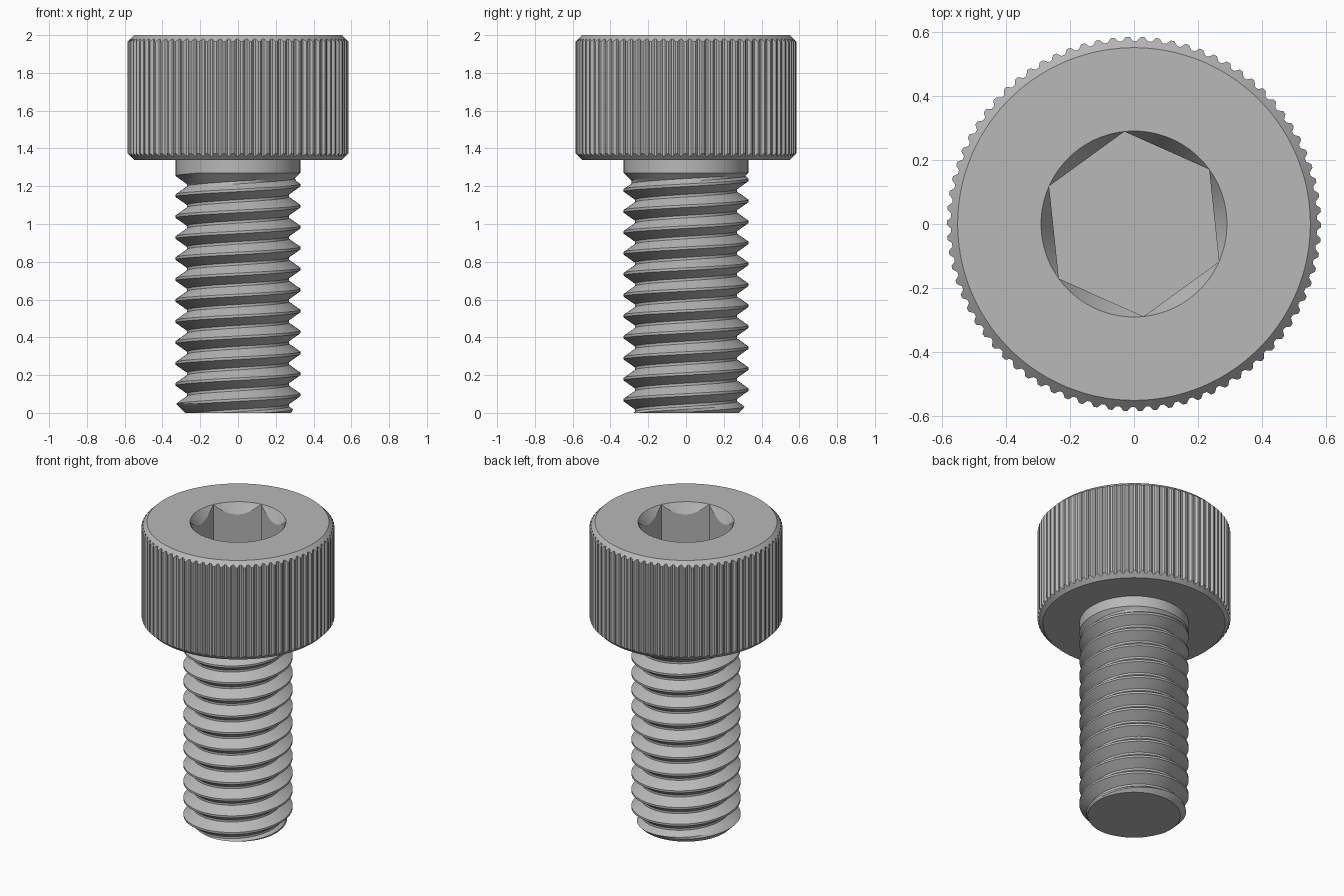
import bpy, bmesh
from math import pi, tau, cos, sin, radians, sqrt

if "Cube" in bpy.data.objects:
    bpy.data.objects.remove(bpy.data.objects["Cube"], do_unlink=True)

steel = bpy.data.materials.new("grey steel")
steel.use_nodes = True
GREY = (0.48, 0.48, 0.48, 1)
steel.diffuse_color = GREY
steel.node_tree.nodes["Principled BSDF"].inputs["Base Color"].default_value = GREY


def finish(bm, name):
    """Weld, close and shade a lofted part."""
    bmesh.ops.remove_doubles(bm, verts=bm.verts, dist=1e-5)
    bmesh.ops.holes_fill(bm, edges=[e for e in bm.edges if e.is_boundary], sides=0)
    bmesh.ops.recalc_face_normals(bm, faces=bm.faces)
    mesh = bpy.data.meshes.new(name)
    bm.to_mesh(mesh)
    bm.free()
    mesh.materials.append(steel)
    obj = bpy.data.objects.new(name, mesh)
    bpy.context.collection.objects.link(obj)
    bpy.ops.object.select_all(action="DESELECT")
    obj.select_set(True)
    bpy.context.view_layer.objects.active = obj
    bpy.ops.object.shade_smooth_by_angle(angle=radians(25))
    return obj


def loft(columns, name):
    """Skin neighbouring columns of points into a closed surface."""
    bm = bmesh.new()
    cols = [[bm.verts.new(p) for p in col] for col in columns]
    for a, b in zip(cols, cols[1:]):
        for i in range(len(a) - 1):
            bm.faces.new((a[i], b[i], b[i + 1], a[i + 1]))
    return finish(bm, name)


def column(angle, profile):
    return [(r * cos(angle), r * sin(angle), z) for r, z in profile]


# Head: knurled cylinder with chamfers and a countersunk hex socket
TEETH = 78
STEPS = TEETH * 4
HEAD_LOW, HEAD_TOP, FACE_R = 1.34, 2.0, 0.55
SOCKET_R, SOCKET_FLOOR = 0.29, 1.67
SOCKET_TURN = radians(96)


def head_profile(i):
    knurl = 0.584 if i % 4 < 2 else 0.571
    chamfer = knurl - FACE_R
    side = (i * tau / STEPS) % (pi / 3) - pi / 6
    hexagon = SOCKET_R * cos(pi / 6) / cos(side)
    sink = sqrt(3) * (SOCKET_R - hexagon)
    return [(FACE_R, HEAD_LOW), (knurl, HEAD_LOW + chamfer),
            (knurl, HEAD_TOP - chamfer), (FACE_R, HEAD_TOP),
            (SOCKET_R, HEAD_TOP), (hexagon, HEAD_TOP - sink),
            (hexagon, SOCKET_FLOOR)]


loft([column(SOCKET_TURN + i * tau / STEPS, head_profile(i))
      for i in range(STEPS + 1)], "socket_head")

# Shank: right-handed thread, chamfered tip and plain neck with runout
PITCH, CREST, ROOT = 0.111, 0.33, 0.27
NECK_LOW, TIP_R = 1.27, 0.28
FLAT = 0.06
SEGMENTS, SUB, TURNS = 96, 3, 14
BREAKS = (-FLAT, FLAT, 0.5 - FLAT, 0.5 + FLAT)


def shank_profile(angle):
    start = 0.04 + PITCH * (angle - pi) / tau
    # Profile corners of every turn, each span split evenly
    corners = [k + f for k in range(-2, TURNS) for f in BREAKS]
    phases = [a + (b - a) * s / SUB for a, b in zip(corners, corners[1:])
              for s in range(SUB)]
    points = []
    for phase in phases:
        z = min(max(start + PITCH * phase, 0), NECK_LOW)
        turn = (z - start) / PITCH
        off = abs(turn - round(turn))
        slope = min(max((off - FLAT) / (0.5 - 2 * FLAT), 0), 1)
        r = CREST - (CREST - ROOT) * slope
        r = max(r, CREST - (NECK_LOW - z))
        points.append((min(r, TIP_R + z), z))
    return points + [(CREST, NECK_LOW), (CREST, HEAD_LOW + 0.01)]


loft([column(j * tau / SEGMENTS, shank_profile(j * tau / SEGMENTS))
      for j in range(SEGMENTS + 1)], "threaded_shank")
